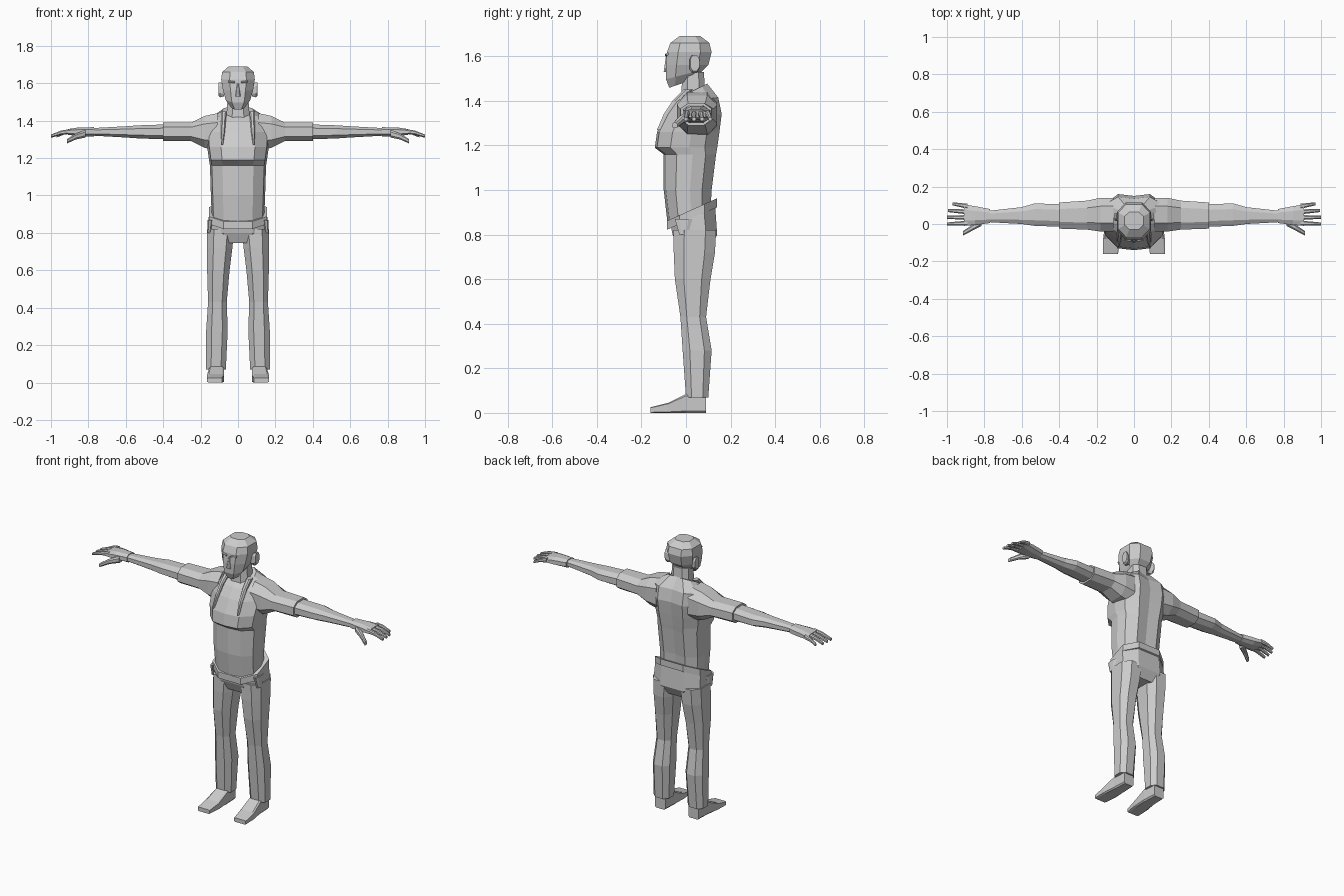
import bpy
import bmesh
from mathutils import Vector

if "Cube" in bpy.data.objects:
    bpy.data.objects.remove(bpy.data.objects["Cube"], do_unlink=True)

grey = bpy.data.materials.new("plain grey")
grey.use_nodes = True
shade = (.6, .6, .6, 1)
grey.diffuse_color = shade
grey.node_tree.nodes["Principled BSDF"].inputs["Base Color"].default_value = shade


def skin(name, outlines, mirror):
    """Join the outlines into a closed, flat-shaded body."""
    bm = bmesh.new()
    loops = [[bm.verts.new(point) for point in outline] for outline in outlines]
    for low, high in zip(loops, loops[1:]):
        for i in range(len(low)):
            bm.faces.new((low[i - 1], low[i], high[i], high[i - 1]))
    bm.faces.new(loops[0])
    bm.faces.new(loops[-1])
    bmesh.ops.recalc_face_normals(bm, faces=bm.faces)
    mesh = bpy.data.meshes.new(name)
    bm.to_mesh(mesh)
    bm.free()
    mesh.materials.append(grey)
    body = bpy.data.objects.new(name, mesh)
    bpy.context.collection.objects.link(body)
    if mirror:
        body.modifiers.new("other side", "MIRROR")


def octagon(axis, corner, along, a_low, a_high, b_low, b_high, tilt=0):
    """Chamfered box outline across an axis; tilt leans it along the second direction."""
    signs = ((1, corner), (corner, 1), (-corner, 1), (-1, corner))
    signs += tuple((-u, -v) for u, v in signs)
    outline = []
    for u, v in signs:
        a = (a_low + a_high + u * (a_high - a_low)) / 2
        b = (b_low + b_high + v * (b_high - b_low)) / 2
        place = along + tilt * b
        outline.append({"x": (place, a, b), "y": (a, place, b), "z": (a, b, place)}[axis])
    return outline


def part(name, axis, rings, corner=.5, mirror=True):
    skin(name, [octagon(axis, corner, *ring) for ring in rings], mirror)


def centred(name, rings):
    """Part on the middle line: height, half width, front, back, tilt."""
    part(name, "z", [(height, -width, width, *rest) for height, width, *rest in rings],
         mirror=False)


def arm_part(name, rings):
    """Part of the outstretched arm: reach, front, back, half thickness."""
    level = 1.34
    part(name, "x", [(reach, front, back, level - thick, level + thick)
                     for reach, front, back, thick in rings])


def torso_outline(height, width, front, back, tilt=0):
    """Flat chest, rounded flanks and a shallow groove along the spine."""
    depth = back - front
    half = [(0, front), (width * .55, front + .01), (width * .93, front + depth / 4),
            (width, front + depth * .55), (width * .9, back - depth / 5),
            (width / 2, back), (0, back - .01)]
    loop = half + [(-x, y) for x, y in half[-2:0:-1]]
    return [(x, y, height + tilt * y) for x, y in loop]


# Torso with a chest step and sloping shoulders
skin("torso", [torso_outline(*ring) for ring in (
    (.86, .14, -.08, .11, .45),
    (1, .145, -.1, .115),
    (1.16, .15, -.1, .135),
    (1.19, .155, -.14, .14),
    (1.26, .165, -.13, .15),
    (1.34, .17, -.09, .16),
    (1.4, .17, -.05, .145, .1),
    (1.43, .085, -.025, .095, .5))], False)

# Open collar edges following the chest
collar = ((1.27, .08, -.13), (1.34, .07, -.1), (1.4, .065, -.06), (1.45, .06, -.01))
part("lapel", "z", [(height, inner, .09, front, front + .04)
                    for height, inner, front in collar])

# Neck and head
centred("neck", ((1.38, .065, -.025, .09), (1.53, .055, -.015, .08)))
centred("head", (
    (1.485, .035, -.075, .03, .35),
    (1.52, .065, -.09, .08, .25),
    (1.56, .08, -.09, .1),
    (1.62, .09, -.085, .115),
    (1.66, .085, -.07, .105),
    (1.69, .05, -.03, .065)))
centred("nose", ((1.53, .014, -.1, -.07), (1.6, .005, -.09, -.07)))
part("brow", "x", ((.015, -.095, -.08, 1.6, 1.61), (.05, -.09, -.07, 1.605, 1.615)))
part("ear", "x", (
    (.075, .015, .05, 1.53, 1.59),
    (.095, .015, .06, 1.525, 1.605),
    (.105, .02, .06, 1.535, 1.605)))

# Arms held straight out
arm_part("sleeve", (
    (.11, -.04, .14, .1),
    (.18, -.04, .14, .085),
    (.25, -.03, .125, .05),
    (.4, -.025, .115, .05)))
arm_part("forearm", (
    (.38, -.015, .105, .04),
    (.53, -.01, .11, .035),
    (.6, 0, .09, .03),
    (.78, .01, .07, .02)))
arm_part("palm", (
    (.77, .005, .08, .025),
    (.85, -.005, .095, .024),
    (.91, -.01, .105, .015)))


def finger(name, root, tip, radius):
    """Tapering digit that droops slightly at its middle joint."""
    root, tip = Vector(root), Vector(tip)
    joint = (root + tip) / 2 + Vector((0, 0, .006))
    rings = []
    for centre, taper in ((root, 1), (joint, .8), (tip, .6)):
        size = radius * taper
        rings.append((centre.x, centre.y - size, centre.y + size,
                      centre.z - size, centre.z + size))
    part(name, "x", rings)


names = ("index_finger", "middle_finger", "ring_finger", "little_finger")
for place, (name, reach) in enumerate(zip(names, (1, 1, .995, .97))):
    finger(name, (.89, .005 + place * .03, 1.343), (reach, place * .036, 1.318), .0135)
finger("thumb", (.815, .01, 1.33), (.915, -.05, 1.29), .02)

# Trousers and belt
centred("hips", (
    (.745, .09, -.035, .11),
    (.8, .16, -.06, .14),
    (.88, .155, -.07, .13, .45)))
centred("belt", [(height, .156, -.085, .14, .45) for height in (.86, .9)])
part("trouser_leg", "z", (
    (.82, .02, .165, -.055, .135),
    (.72, .03, .165, -.055, .13),
    (.6, .045, .165, -.05, .11),
    (.43, .06, .16, -.025, .09),
    (.28, .055, .17, -.015, .115),
    (.07, .065, .17, 0, .1)))
part("pocket_flap", "z", ((.8, .145, .165, -.03, .01), (.87, .135, .163, -.05, .03)))

# Shoes with flat soles
part("shoe", "y", (
    (.09, .08, .15, 0, .085),
    (0, .075, .155, 0, .085),
    (-.08, .075, .165, 0, .045),
    (-.16, .085, .165, 0, .025)), corner=.8)
